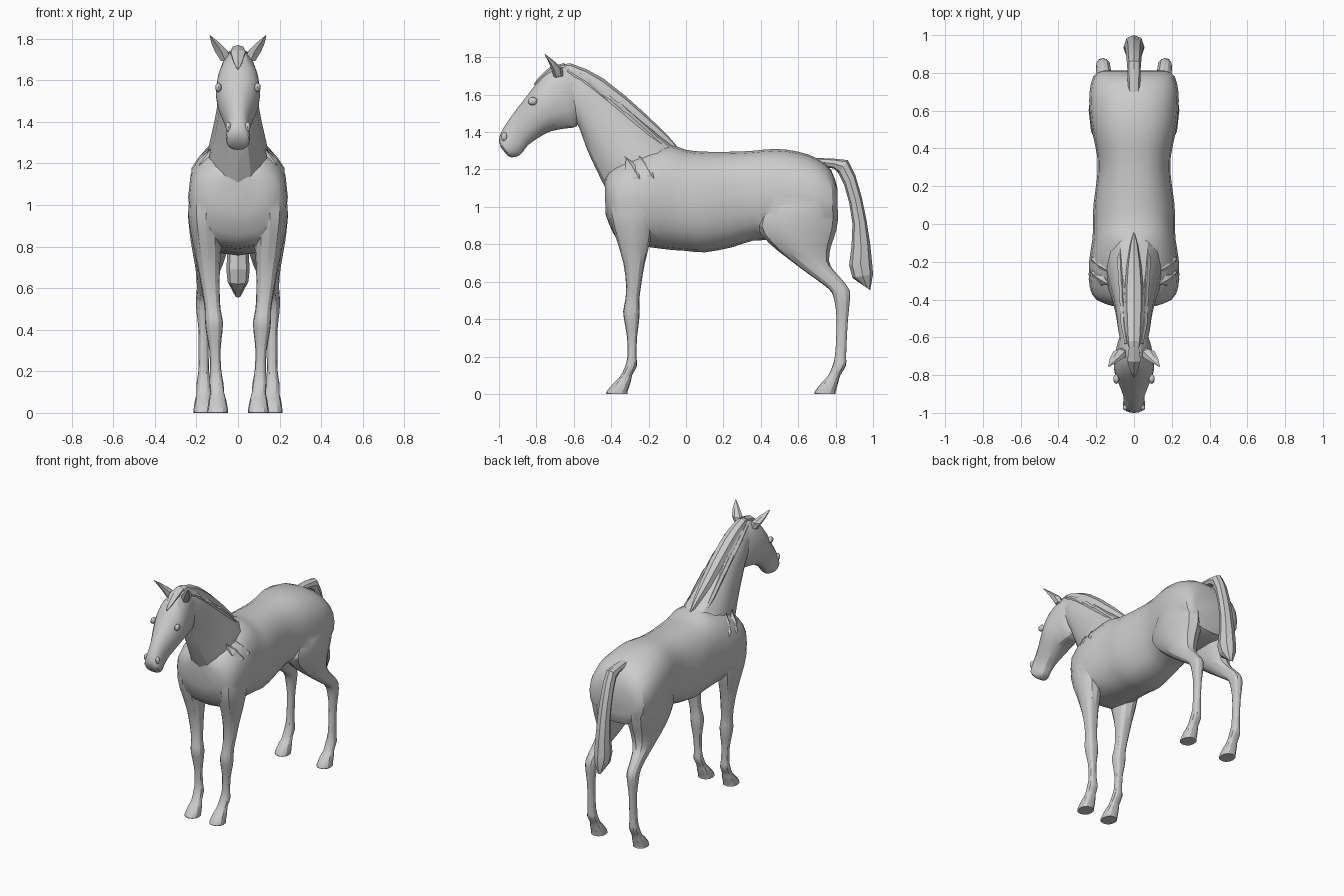
import bpy, bmesh, math
from mathutils import Vector


def smooth_path(rows, sub):
    """Catmull-Rom interpolation of section rows."""
    out = []
    for i in range(len(rows) - 1):
        p0, p1, p2 = rows[max(i - 1, 0)], rows[i], rows[i + 1]
        p3 = rows[min(i + 2, len(rows) - 1)]
        for k in range(sub):
            t = k / sub
            out.append([0.5 * (2 * b + (c - a) * t + (2 * a - 5 * b + 4 * c - d) * t * t
                               + (3 * b - a - 3 * c + d) * t ** 3)
                        for a, b, c, d in zip(p0, p1, p2, p3)])
    return out + [list(rows[-1])]


def loft(name, rows, sides=14, sub=2, power=2.2, side=1, angle=28):
    """Skin oval rings; row = y, z of one edge, y, z of the other, half width, x centre."""
    rows = [tuple(r) + (0,) * (6 - len(r)) for r in rows]
    bm = bmesh.new()
    rings = []
    for y1, z1, y2, z2, hw, xc in smooth_path(rows, sub):
        ring = []
        for k in range(sides):
            a = 2 * math.pi * k / sides
            c, s = math.cos(a), math.sin(a)
            u = math.copysign(abs(c) ** (2 / power), c)
            v = math.copysign(abs(s) ** (2 / power), s)
            ring.append(bm.verts.new((side * (xc + hw * v),
                                      (y1 + y2) / 2 + u * (y1 - y2) / 2,
                                      (z1 + z2) / 2 + u * (z1 - z2) / 2)))
        rings.append(ring)
    for r, q in zip(rings, rings[1:]):
        for k in range(sides):
            j = (k + 1) % sides
            bm.faces.new((r[k], r[j], q[j], q[k]))
    bm.faces.new(rings[0])
    bm.faces.new(rings[-1])
    return finish(name, bm, angle)


def finish(name, bm, angle):
    bmesh.ops.recalc_face_normals(bm, faces=bm.faces)
    me = bpy.data.meshes.new(name)
    bm.to_mesh(me)
    bm.free()
    shade(me, angle)
    ob = bpy.data.objects.new(name, me)
    bpy.context.collection.objects.link(ob)
    return ob


def shade(me, angle):
    for p in me.polygons:
        p.use_smooth = True
    me.set_sharp_from_angle(angle=math.radians(angle))


# Trunk, chest to rump
body = loft("body", [
    (-.435, 1.14, -.43, .96, .12), (-.41, 1.20, -.39, .86, .20),
    (-.33, 1.26, -.33, .80, .235), (-.20, 1.31, -.20, .785, .238),
    (-.08, 1.33, -.08, .77, .22), (.0, 1.305, .0, .765, .217),
    (.10, 1.295, .10, .757, .215), (.25, 1.295, .25, .785, .195),
    (.36, 1.30, .36, .82, .195), (.48, 1.31, .48, .82, .22),
    (.60, 1.295, .60, .82, .235), (.70, 1.26, .70, .83, .235),
    (.775, 1.20, .79, .85, .215), (.81, 1.10, .812, .93, .17)], sides=20, power=2.35)

# Neck, crest edge to throat edge
neck = loft("neck", [
    (-.66, 1.74, -.60, 1.48, .07), (-.56, 1.725, -.57, 1.42, .085),
    (-.44, 1.65, -.53, 1.31, .095), (-.30, 1.53, -.48, 1.20, .115),
    (-.18, 1.42, -.43, 1.10, .14), (-.05, 1.31, -.36, .98, .16),
    (.05, 1.25, -.20, .95, .14)])

# Head, poll to lips
head = loft("head", [
    (-.58, 1.73, -.57, 1.49, .065), (-.66, 1.755, -.585, 1.43, .085),
    (-.74, 1.722, -.64, 1.42, .10), (-.80, 1.66, -.72, 1.405, .107),
    (-.845, 1.60, -.78, 1.375, .094), (-.90, 1.53, -.845, 1.33, .07),
    (-.955, 1.455, -.875, 1.29, .055), (-.99, 1.395, -.90, 1.27, .058),
    (-1.0, 1.35, -.935, 1.265, .055), (-.985, 1.31, -.955, 1.275, .035)], sides=16)

# Legs with hooves, front edge to back edge
FRONT = [
    (-.40, 1.12, -.17, 1.12, .07, .155), (-.41, .96, -.17, .96, .085, .155),
    (-.37, .82, -.19, .82, .07, .148), (-.335, .70, -.22, .70, .053, .14),
    (-.32, .58, -.24, .58, .042, .13), (-.325, .50, -.25, .50, .038, .122),
    (-.336, .44, -.248, .44, .043, .116), (-.328, .38, -.252, .38, .038, .114),
    (-.315, .30, -.262, .30, .027, .111), (-.313, .20, -.265, .20, .027, .107),
    (-.328, .14, -.262, .15, .034, .104), (-.355, .09, -.288, .10, .034, .10),
    (-.385, .06, -.295, .065, .042, .099), (-.425, .012, -.313, .012, .05, .098),
    (-.425, 0, -.313, 0, .05, .098)]
HIND = [
    (.50, 1.16, .77, 1.16, .065, .13), (.42, 1.0, .81, 1.0, .098, .14),
    (.38, .90, .805, .88, .10, .135), (.44, .81, .775, .79, .088, .135),
    (.55, .72, .765, .71, .068, .14), (.65, .645, .79, .66, .05, .15),
    (.74, .58, .835, .61, .04, .158), (.78, .54, .876, .55, .039, .163),
    (.797, .48, .874, .48, .034, .165), (.805, .40, .866, .40, .025, .165),
    (.803, .30, .860, .30, .024, .165), (.796, .20, .856, .20, .026, .165),
    (.78, .14, .855, .15, .034, .165), (.755, .09, .825, .10, .034, .165),
    (.725, .06, .815, .065, .042, .165), (.688, .012, .80, .012, .049, .165),
    (.688, 0, .80, 0, .049, .165)]
limbs = [loft(n, rows, sides=12, side=s)
         for n, rows in (("front_leg", FRONT), ("hind_leg", HIND)) for s in (1, -1)]

# Weld neck, head and legs into one skin
for part in [neck, head] + limbs:
    mod = body.modifiers.new("weld", 'BOOLEAN')
    mod.operation, mod.solver, mod.object = 'UNION', 'EXACT', part
dg = bpy.context.evaluated_depsgraph_get()
skin = bpy.data.meshes.new_from_object(body.evaluated_get(dg))
body.modifiers.clear()
body.data = skin
shade(skin, 28)
for part in [neck, head] + limbs:
    bpy.data.objects.remove(part)

# Mane ridge, forelock and tail
loft("mane", [
    (-.70, 1.755, -.68, 1.71, .025), (-.62, 1.768, -.62, 1.68, .04),
    (-.53, 1.735, -.56, 1.64, .046), (-.44, 1.685, -.49, 1.58, .05),
    (-.32, 1.59, -.37, 1.51, .05), (-.20, 1.482, -.25, 1.41, .04),
    (-.10, 1.385, -.13, 1.34, .022), (-.04, 1.315, -.06, 1.30, .005)],
    sides=8, sub=1, angle=15)
loft("forelock", [
    (-.65, 1.77, -.65, 1.73, .03), (-.73, 1.747, -.71, 1.71, .04),
    (-.79, 1.69, -.76, 1.67, .022), (-.815, 1.655, -.80, 1.65, .003)],
    sides=6, sub=1, angle=15)
loft("tail", [
    (.69, 1.262, .71, 1.22, .03), (.79, 1.258, .79, 1.205, .035),
    (.865, 1.25, .815, 1.18, .036), (.905, 1.17, .845, 1.12, .04),
    (.94, 1.05, .873, 1.02, .043), (.965, .93, .89, .91, .045),
    (.985, .80, .885, .79, .05), (.996, .69, .872, .69, .056),
    (1.0, .64, .89, .62, .05), (.985, .555, .955, .575, .015)],
    sides=8, sub=1, angle=15)

for s in (1, -1):
    # Pointed mane locks along the neck
    for i, (y, z, x) in enumerate([(-.58, 1.69, .055), (-.46, 1.60, .062), (-.36, 1.52, .068)]):
        loft("mane_lock", [
            (y - .05, z + .05, y - .06, z + .02, .01, x - .015),
            (y + .06, z - .01, y + .03, z - .05, .016, x),
            (y + .18, z - .12, y + .15, z - .15, .016, x + .005),
            (y + .29, z - .235, y + .285, z - .24, .003, x + .005)],
            sides=5, sub=1, side=s, angle=10)
    # Folded muscle edges on the shoulder
    for y, z in ((-.33, 1.27), (-.26, 1.28)):
        loft("shoulder_fold", [
            (y, z, y + .01, z - .005, .006, .13),
            (y + .06, z - .04, y, z - .07, .025, .165),
            (y + .09, z - .09, y + .03, z - .13, .025, .20),
            (y + .11, z - .15, y + .10, z - .16, .008, .215)],
            sides=5, sub=1, side=s, angle=10)
    # Ear: open-faced leaf
    loft("ear", [
        (-.705, 1.69, -.655, 1.70, .026, .06), (-.72, 1.735, -.66, 1.74, .036, .078),
        (-.735, 1.775, -.70, 1.775, .025, .105), (-.757, 1.815, -.75, 1.815, .003, .134)],
        sides=6, sub=1, side=s, angle=15)
    # Eye and nostril
    for name, pos, size in (("eye", (.094, -.82, 1.565), (.016, .026, .022)),
                            ("nostril", (.046, -.972, 1.375), (.014, .016, .024))):
        bm = bmesh.new()
        bmesh.ops.create_uvsphere(bm, u_segments=10, v_segments=6, radius=1)
        for v in bm.verts:
            v.co = Vector((s * (pos[0] + v.co.x * size[0]), pos[1] + v.co.y * size[1],
                           pos[2] + v.co.z * size[2]))
        finish(name, bm, 40)
